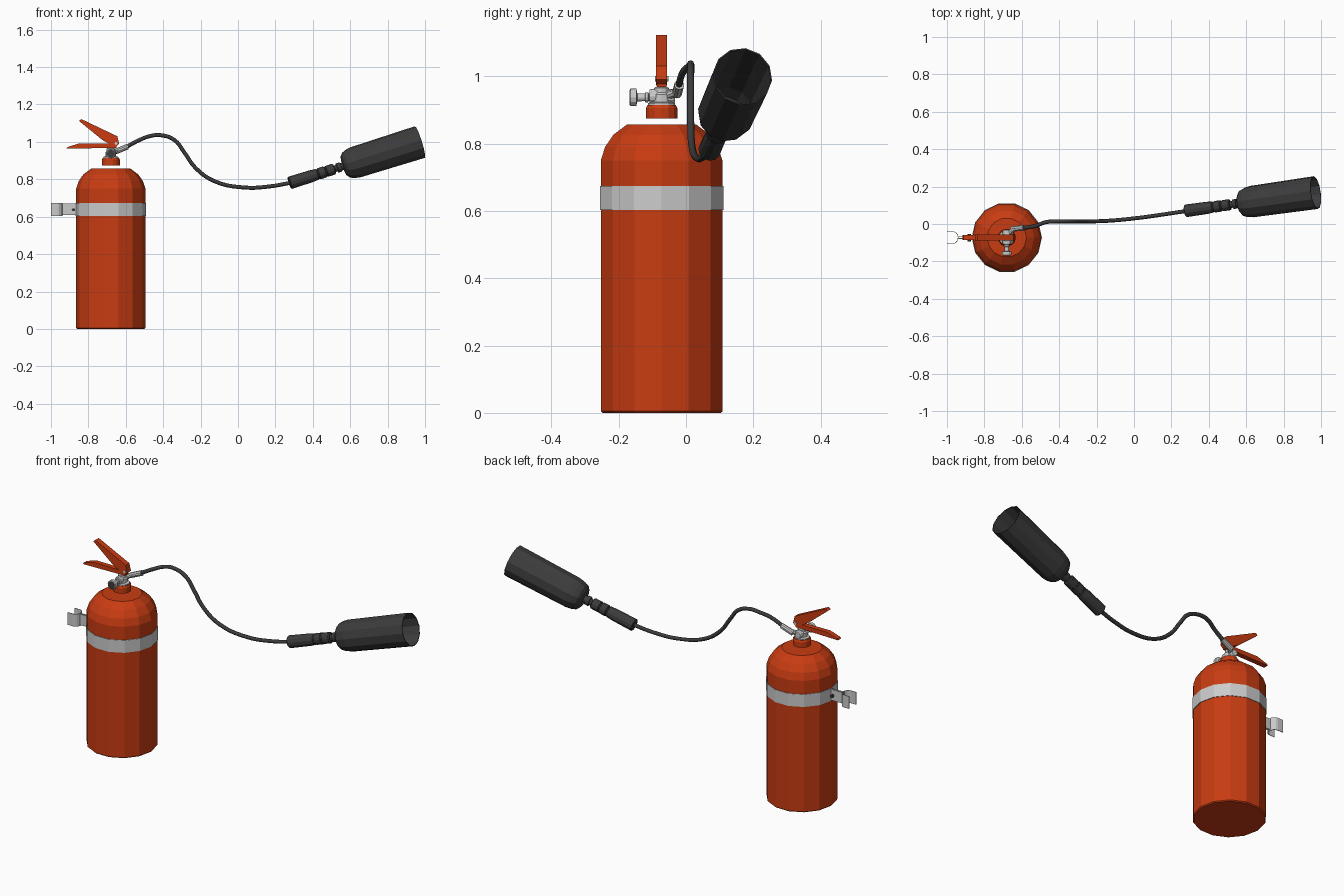
import bpy, bmesh
from math import sin, cos, pi
from mathutils import Vector, Matrix

if "Cube" in bpy.data.objects:
    bpy.data.objects.remove(bpy.data.objects["Cube"])

CX, CY = -0.68, -0.0725          # bottle axis


def material(name, rgb):
    m = bpy.data.materials.new(name)
    m.diffuse_color = (*rgb, 1)
    m.use_nodes = True
    m.node_tree.nodes["Principled BSDF"].inputs["Base Color"].default_value = m.diffuse_color
    return m


RED = material("red_paint", (0.58, 0.045, 0.006))
BLACK = material("black_rubber", (0.045, 0.045, 0.047))


def finish(bm, name, mat=None, smooth=None):
    bmesh.ops.recalc_face_normals(bm, faces=bm.faces)
    me = bpy.data.meshes.new(name)
    bm.to_mesh(me)
    bm.free()
    ob = bpy.data.objects.new(name, me)
    bpy.context.collection.objects.link(ob)
    if mat:
        me.materials.append(mat)
    if smooth:
        bpy.ops.object.select_all(action='DESELECT')
        ob.select_set(True)
        bpy.context.view_layer.objects.active = ob
        bpy.ops.object.shade_smooth_by_angle(angle=smooth)
    return ob


def lathe(name, profile, origin, axis=(0, 0, 1), sides=12, mat=None, smooth=None, closed=False):
    """Revolve (radius, distance) points around an axis; ends are capped unless closed."""
    bm = bmesh.new()
    rot = Vector((0, 0, 1)).rotation_difference(Vector(axis)).to_matrix()
    o = Vector(origin)
    rings = [[bm.verts.new(o + rot @ Vector((r * cos(2 * pi * k / sides), r * sin(2 * pi * k / sides), h)))
              for k in range(sides)] for r, h in profile]
    for a, b in zip(rings, rings[1:] + (rings[:1] if closed else [])):
        for k in range(sides):
            j = (k + 1) % sides
            bm.faces.new((a[k], a[j], b[j], b[k]))
    if not closed:
        bm.faces.new(rings[0])
        bm.faces.new(rings[-1])
    return finish(bm, name, mat, smooth)


def rod(name, start, end, r, sides=10, mat=None):
    d = Vector(end) - Vector(start)
    return lathe(name, [(r, 0), (r, d.length)], start, d, sides, mat)


def extrude(name, pts, to3d, lo, hi, mat=None):
    """Extrude a 2D outline between two offsets."""
    bm = bmesh.new()
    a = [bm.verts.new(to3d(p, lo)) for p in pts]
    b = [bm.verts.new(to3d(p, hi)) for p in pts]
    bm.faces.new(a)
    bm.faces.new(b)
    for k in range(len(pts)):
        j = (k + 1) % len(pts)
        bm.faces.new((a[k], a[j], b[j], b[k]))
    return finish(bm, name, mat)


side_plane = lambda p, t: (p[0], t, p[1])
top_plane = lambda p, t: (p[0], p[1], t)

# Bottle, with its domed shoulder
lathe("bottle", [(0.18, 0), (0.185, 0.005), (0.185, 0.75), (0.172, 0.79), (0.147, 0.826), (0.105, 0.857)],
      (CX, CY, 0), sides=14, mat=RED)
lathe("neck_collar", [(0.048, 0.875), (0.048, 0.905), (0.043, 0.915)], (CX, CY, 0), sides=14, mat=RED)

# Strap around the bottle
lathe("strap", [(0.184, 0.603), (0.188, 0.603), (0.188, 0.674), (0.184, 0.674)],
      (CX, CY, 0), sides=14, closed=True)

# Wall clip: two tails from the strap, bolt, and an open C
for s, label in ((-1, "front"), (1, "back")):
    extrude("strap_tail_" + label,
            [(-0.945, CY + s * 0.003), (-0.86, CY + s * 0.003), (-0.86, CY + s * 0.007), (-0.945, CY + s * 0.007)],
            top_plane, 0.608, 0.67)
arc = [(cos(a), sin(a)) for a in [-pi / 2 + pi * k / 8 for k in range(9)]]


def clip_line(r):
    return [(-0.999, CY - r)] + [(-0.968 + r * c * 0.9, CY + r * s) for c, s in arc] + [(-0.999, CY + r)]


extrude("wall_clip", clip_line(0.033) + clip_line(0.030)[::-1], top_plane, 0.603, 0.674)
rod("strap_bolt", (-0.88, CY - 0.02, 0.637), (-0.88, CY + 0.02, 0.637), 0.009, 6, BLACK)

# Valve body
lathe("valve_body", [(0.040, 0.912), (0.040, 0.920), (0.028, 0.924), (0.028, 0.945), (0.022, 0.952),
                     (0.022, 0.965), (0.012, 0.97), (0.012, 0.992)], (CX, CY, 0))
lathe("valve_hub", [(0.02, 0), (0.022, 0.005), (0.022, 0.07), (0.018, 0.076)],
      (CX, CY - 0.036, 0.94), (0, 1, 0))
# Gauge on the front
lathe("gauge", [(0.022, 0), (0.026, 0.003), (0.026, 0.02), (0.012, 0.023), (0.011, 0.045),
                (0.015, 0.047), (0.015, 0.055), (0.011, 0.057), (0.011, 0.08)],
      (CX, CY - 0.095, 0.937), (0, 1, 0))
rod("gauge_face", (CX, CY - 0.096, 0.937), (CX, CY - 0.09, 0.937), 0.02, 12, BLACK)

# Carry handle and squeeze lever
extrude("carry_handle", [(-0.917, 0.964), (-0.912, 0.972), (-0.85, 0.992), (-0.65, 0.99), (-0.65, 0.968)],
        side_plane, CY - 0.014, CY + 0.014, RED)
extrude("squeeze_lever", [(-0.838, 1.122), (-0.645, 1.03), (-0.635, 0.99), (-0.655, 0.972),
                          (-0.725, 1.01), (-0.85, 1.112)], side_plane, CY - 0.016, CY + 0.016, RED)
rod("lever_pin", (-0.652, CY - 0.02, 0.992), (-0.652, CY + 0.02, 0.992), 0.008, 8)

# Outlet and hose fitting
rod("outlet", (CX, CY + 0.01, 0.94), (-0.645, -0.025, 0.953), 0.013)
rod("hose_fitting", (-0.655, -0.027, 0.948), (-0.59, -0.02, 0.975), 0.015)

# Hose
path = [(-0.60, -0.022, 0.971), (-0.527, -0.010, 1.010), (-0.47, 0.010, 1.031), (-0.415, 0.014, 1.036),
        (-0.34, 0.014, 1.010), (-0.288, 0.014, 0.945), (-0.228, 0.014, 0.862), (-0.126, 0.018, 0.790),
        (0.035, 0.034, 0.756), (0.17, 0.053, 0.762), (0.29, 0.071, 0.783)]
cu = bpy.data.curves.new("hose", 'CURVE')
cu.dimensions = '3D'
cu.bevel_depth = 0.0105
cu.bevel_resolution = 2
cu.resolution_u = 5
cu.use_fill_caps = True
sp = cu.splines.new('BEZIER')
sp.bezier_points.add(len(path) - 1)
for bp, p in zip(sp.bezier_points, path):
    bp.co = p
    bp.handle_left_type = bp.handle_right_type = 'AUTO'
cu.materials.append(BLACK)
bpy.context.collection.objects.link(bpy.data.objects.new("hose", cu))

# Grip, coupling and horn share one tilted axis
base, axis = (0.275, 0.070, 0.780), (0.697, 0.098, 0.219)
lathe("grip", [(0.030, 0), (0.034, 0.004), (0.033, 0.12), (0.030, 0.155), (0.027, 0.158), (0.027, 0.163),
               (0.031, 0.166), (0.031, 0.20), (0.027, 0.203), (0.027, 0.208), (0.030, 0.211), (0.030, 0.25),
               (0.024, 0.255)], base, axis, mat=BLACK)
lathe("coupling", [(0.018, 0.25), (0.018, 0.268), (0.026, 0.27), (0.026, 0.29), (0.02, 0.292), (0.02, 0.32)],
      base, axis, mat=BLACK)
lathe("horn", [(0.025, 0.303), (0.055, 0.308), (0.070, 0.320), (0.080, 0.345), (0.085, 0.375), (0.089, 0.737),
               (0.085, 0.737), (0.081, 0.375), (0.066, 0.325), (0.02, 0.315)], base, axis, mat=BLACK)
